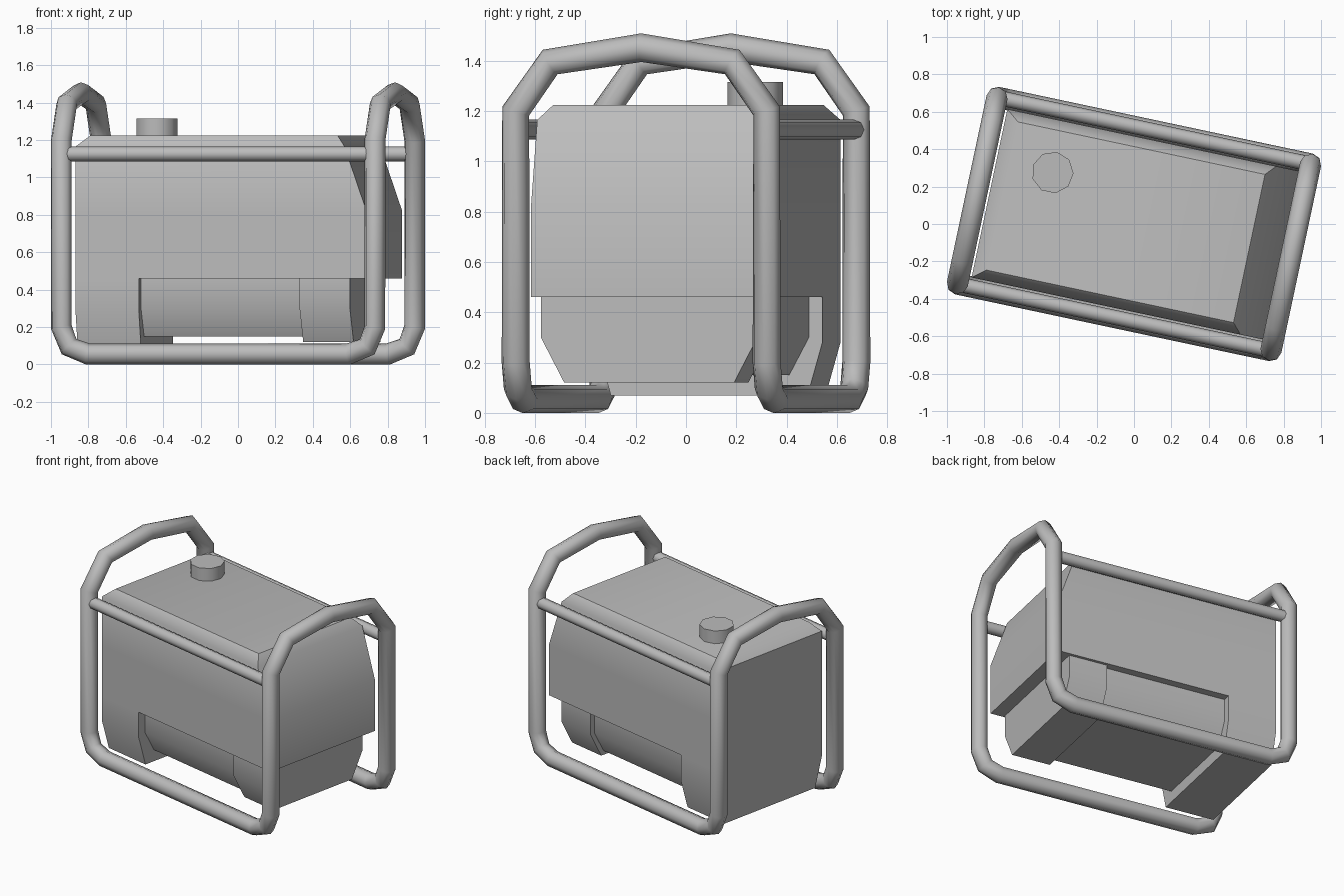
import bpy, bmesh, math

cube = bpy.data.objects.get("Cube")
if cube:
    bpy.data.objects.remove(cube, do_unlink=True)

TURN = math.radians(-12)

grey = bpy.data.materials.new("plain_grey")
grey.use_nodes = True
grey.diffuse_color = (0.5, 0.5, 0.5, 1)
grey.node_tree.nodes["Principled BSDF"].inputs["Base Color"].default_value = (0.5, 0.5, 0.5, 1)


def finish(obj, angle):
    """Turn the part to its resting heading, colour and shade it."""
    obj.rotation_euler.z = TURN
    if not obj.data.materials:
        obj.data.materials.append(grey)
    bpy.ops.object.select_all(action='DESELECT')
    obj.select_set(True)
    bpy.context.view_layer.objects.active = obj
    if obj.type == 'CURVE':
        bpy.ops.object.convert(target='MESH')
    bpy.ops.object.shade_smooth_by_angle(angle=math.radians(angle))


def add_mesh(name, bm, angle=46):
    bmesh.ops.recalc_face_normals(bm, faces=bm.faces)
    mesh = bpy.data.meshes.new(name)
    bm.to_mesh(mesh)
    bm.free()
    obj = bpy.data.objects.new(name, mesh)
    bpy.context.collection.objects.link(obj)
    finish(obj, angle)


def loft(name, sections):
    """Stack rectangles given as (z, x start, x end, half depth)."""
    bm = bmesh.new()
    rings = [[bm.verts.new(p) for p in ((a, -d, z), (b, -d, z), (b, d, z), (a, d, z))]
             for z, a, b, d in sections]
    bm.faces.new(rings[0])
    bm.faces.new(rings[-1])
    for low, high in zip(rings, rings[1:]):
        for i in range(4):
            j = (i + 1) % 4
            bm.faces.new((low[i], low[j], high[j], high[i]))
    add_mesh(name, bm)


def tube(name, points, radius, closed):
    curve = bpy.data.curves.new(name, 'CURVE')
    curve.dimensions = '3D'
    curve.bevel_depth = radius
    curve.bevel_resolution = 2
    curve.use_fill_caps = True
    spline = curve.splines.new('POLY')
    spline.points.add(len(points) - 1)
    for target, p in zip(spline.points, points):
        target.co = (*p, 1)
    spline.use_cyclic_u = closed
    obj = bpy.data.objects.new(name, curve)
    bpy.context.collection.objects.link(obj)
    finish(obj, 60)


# Housing with a stepped, sloping end and bevelled top
loft("housing", [(0.46, -0.79, 0.80, 0.46), (0.82, -0.79, 0.80, 0.46),
                 (1.165, -0.79, 0.68, 0.46), (1.225, -0.72, 0.63, 0.405)])
# Full-height foot under the flat end
loft("end_foot", [(0.07, -0.79, -0.444, 0.40), (0.28, -0.79, -0.444, 0.46),
                  (0.46, -0.79, -0.444, 0.46)])
# Recessed lower box and the wider block under the sloping end
loft("lower_box", [(0.15, -0.46, 0.5, 0.325), (0.30, -0.46, 0.5, 0.405),
                   (0.47, -0.46, 0.5, 0.405)])
loft("lower_end_block", [(0.12, 0.43, 0.705, 0.345), (0.30, 0.43, 0.705, 0.44),
                         (0.47, 0.43, 0.705, 0.44)])

# Filler cap
bm = bmesh.new()
bmesh.ops.create_cone(bm, cap_ends=True, segments=9, radius1=0.112, radius2=0.112, depth=0.115)
bmesh.ops.translate(bm, verts=bm.verts, vec=(-0.483, 0.179, 1.2575))
add_mesh("filler_cap", bm)

# Carrying frame: one closed tube, two bottom rails joined by two raised hoops
X, Y = 0.857, 0.51
half = [(-0.71, -Y, 0.055), (0.71, -Y, 0.055), (0.815, -Y, 0.095), (X, -Y, 0.2),
        (X, -Y, 1.2), (X, -0.37, 1.395), (X, 0, 1.452), (X, 0.37, 1.395),
        (X, Y, 1.2), (X, Y, 0.2), (0.815, Y, 0.095)]
# The second half is the first turned half way round
loop = half + [(-x, -y, z) for x, y, z in half]
# Drop the repeated start so that the rails meet the opposite corners
path = []
for p in [(-0.815, -Y, 0.095)] + loop:
    if p not in path:
        path.append(p)
path = path[1:]
if path[-1] != (-0.815, -Y, 0.095):
    path.append((-0.815, -Y, 0.095))
tube("carrying_frame", path, 0.057, True)

# Upper side rails
for label, side in (("front", -1), ("back", 1)):
    tube(label + "_upper_rail", [(-0.83, side * Y, 1.126), (0.83, side * Y, 1.126)], 0.04, False)
